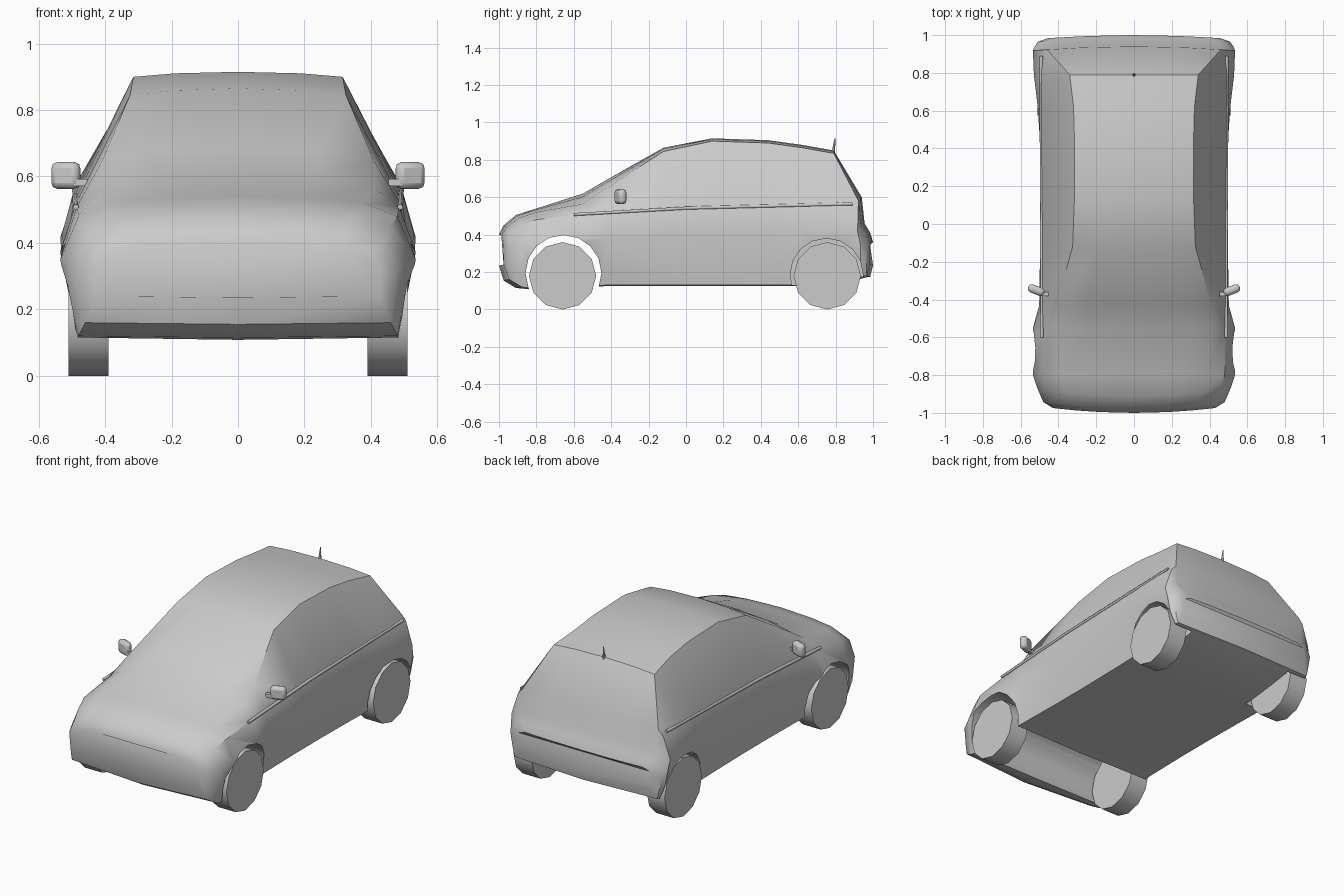
import bpy, bmesh, math

if "Cube" in bpy.data.objects:
    bpy.data.objects.remove(bpy.data.objects["Cube"])


def finish(ob, angle=40):
    bpy.ops.object.select_all(action='DESELECT')
    ob.select_set(True)
    bpy.context.view_layer.objects.active = ob
    bpy.ops.object.shade_smooth_by_angle(angle=math.radians(angle))


def mesh_object(name, bm):
    bmesh.ops.recalc_face_normals(bm, faces=bm.faces)
    me = bpy.data.meshes.new(name)
    bm.to_mesh(me)
    bm.free()
    ob = bpy.data.objects.new(name, me)
    bpy.context.collection.objects.link(ob)
    return ob


def axle_cylinder(name, x, y, z, radius, width, sides, fan='NGON'):
    bpy.ops.mesh.primitive_cylinder_add(
        vertices=sides, radius=radius, depth=width, end_fill_type=fan,
        location=(x, y, z), rotation=(0, math.pi / 2, 0))
    ob = bpy.context.object
    ob.name = name
    return ob


# Body cross-sections, front to back:
# y, top z, roof edge x z, belt x z, shoulder x, sill x z
stations = [
    (-1.00, .40, .30, .395, .40, .37, .43, .42, .24),
    (-.975, .45, .33, .44, .44, .41, .48, .46, .16),
    (-.91, .505, .36, .49, .46, .45, .51, .48, .12),
    (-.80, .54, .38, .52, .48, .48, .535, .485, .11),
    (-.55, .62, .41, .565, .485, .51, .535, .49, .12),
    (-.43, .69, .41, .645, .488, .52, .502, .475, .13),
    (-.12, .865, .325, .845, .488, .535, .497, .47, .13),
    (.14, .915, .315, .90, .489, .55, .497, .47, .13),
    (.44, .905, .315, .89, .49, .56, .498, .475, .13),
    (.62, .88, .32, .865, .49, .57, .51, .48, .13),
    (.79, .85, .34, .835, .49, .575, .53, .48, .15),
    (.94, .60, .46, .58, .49, .55, .535, .49, .17),
    (.955, .46, .46, .455, .50, .44, .53, .49, .175),
    (.985, .41, .43, .405, .48, .39, .51, .48, .18),
    (1.00, .36, .40, .36, .44, .345, .46, .45, .24),
]

# Body shell: loft the mirrored sections, with the nose and tail bowed in plan
bm = bmesh.new()
rings = []
for y, zt, xr, zr, xb, zb, xm, xs, zs in stations:
    bow = .035 if y < -.9 else (-.02 if y > .9 else 0)
    zm = zs + .65 * (zb - zs)
    half = [(0, zt), (xr * .6, zr + (zt - zr) * .7), (xr, zr), (xb, zb),
            (xm, zm), (xs + .4 * (xm - xs), zs + .3 * (zm - zs)), (xs, zs), (0, zs - .005)]
    loop = half + [(-x, z) for x, z in reversed(half[1:-1])]
    rings.append([bm.verts.new((x, y + bow * (x / .5) ** 2, z)) for x, z in loop])
for a, b in zip(rings, rings[1:]):
    n = len(a)
    for i in range(n):
        bm.faces.new((a[i], a[(i + 1) % n], b[(i + 1) % n], b[i]))
bm.faces.new(rings[0])
bm.faces.new(rings[-1])
body = mesh_object("body", bm)

# Wheel arches: one full-width front bay, two rear pockets
cutters = [axle_cylinder("front_arch_cutter", 0, -.655, .195, .203, 1.4, 16)]
for s in (-1, 1):
    cutters.append(axle_cylinder("rear_arch_cutter", s * .56, .752, .185, .195, .4, 16))
bpy.context.view_layer.objects.active = body
for c in cutters:
    c.hide_render = True
    m = body.modifiers.new("arch", 'BOOLEAN')
    m.operation = 'DIFFERENCE'
    m.solver = 'EXACT'
    m.object = c
    bpy.ops.object.modifier_apply(modifier=m.name)
for c in cutters:
    bpy.data.objects.remove(c, do_unlink=True)
finish(body)

for s, side in ((-1, "left"), (1, "right")):
    # Wheels
    for y, end in ((-.66, "front"), (.755, "rear")):
        w = axle_cylinder(f"{end}_{side}_wheel", s * .45, y, .18, .18, .12, 12, 'TRIFAN')
        finish(w, 40)

    # Door mirror housing and stem
    bpy.ops.mesh.primitive_cube_add(size=1, location=(s * .518, -.35, .603),
                                    rotation=(0, 0, s * math.radians(22)))
    mirror = bpy.context.object
    mirror.name = f"{side}_mirror"
    mirror.scale = (.09, .045, .08)
    bpy.ops.object.transform_apply(location=False, rotation=False, scale=True)
    bev = mirror.modifiers.new("round", 'BEVEL')
    bev.width = .018
    bev.segments = 2
    finish(mirror, 60)
    bpy.ops.mesh.primitive_cube_add(size=1, location=(s * .473, -.37, .582))
    stem = bpy.context.object
    stem.name = f"{side}_mirror_stem"
    stem.scale = (.04, .02, .022)

    # Belt moulding along the flank
    cu = bpy.data.curves.new(f"{side}_moulding", 'CURVE')
    cu.dimensions = '3D'
    cu.bevel_depth = .009
    cu.bevel_resolution = 1
    cu.use_fill_caps = True
    pts = [(.488, -.60, .508), (.489, 0, .542), (.491, .89, .565)]
    sp = cu.splines.new('POLY')
    sp.points.add(len(pts) - 1)
    for p, (x, y, z) in zip(sp.points, pts):
        p.co = (s * x, y, z, 1)
    bpy.context.collection.objects.link(bpy.data.objects.new(f"{side}_moulding", cu))

# Roof aerial
bpy.ops.mesh.primitive_cone_add(vertices=6, radius1=.01, radius2=.002, depth=.08,
                                location=(0, .792, .875), rotation=(-.1, 0, 0))
bpy.context.object.name = "aerial"
